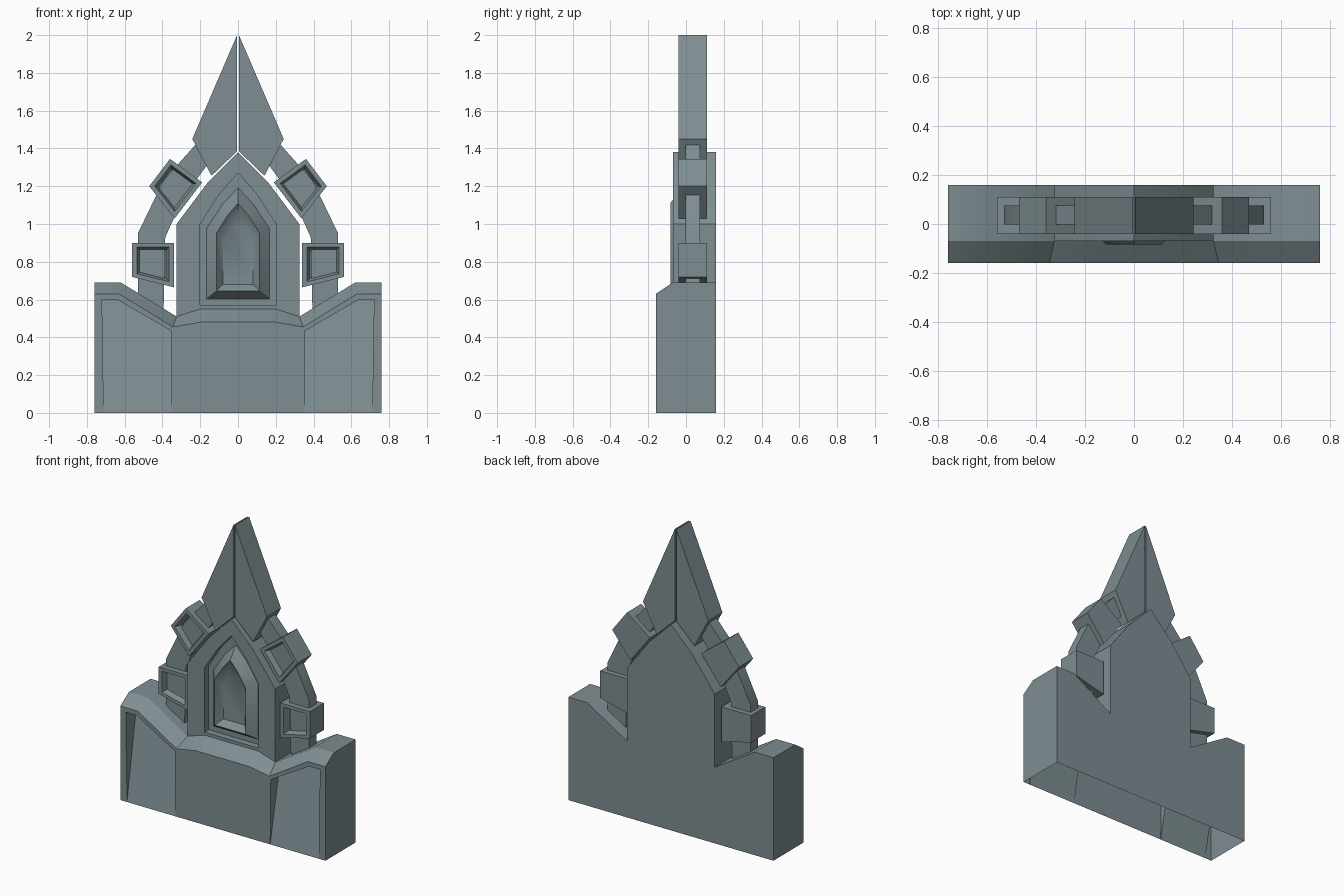
import bpy, bmesh
from math import radians

old = bpy.data.objects.get("Cube")
if old:
    bpy.data.objects.remove(old, do_unlink=True)

# One stone colour
stone = bpy.data.materials.new("blue_grey_stone")
stone.use_nodes = True
colour = (0.21, 0.27, 0.29, 1)
stone.diffuse_color = colour
stone.node_tree.nodes["Principled BSDF"].inputs["Base Color"].default_value = colour


def loft(name, rings):
    """Skin rings of (x, y, z) points and cap both ends."""
    bm = bmesh.new()
    loops = [[bm.verts.new(p) for p in ring] for ring in rings]
    n = len(loops[0])
    for a, b in zip(loops, loops[1:]):
        for i in range(n):
            j = (i + 1) % n
            bm.faces.new((a[i], a[j], b[j], b[i]))
    bm.faces.new(loops[0])
    bm.faces.new(loops[-1])
    bmesh.ops.recalc_face_normals(bm, faces=bm.faces)
    mesh = bpy.data.meshes.new(name)
    bm.to_mesh(mesh)
    bm.free()
    mesh.materials.append(stone)
    obj = bpy.data.objects.new(name, mesh)
    bpy.context.collection.objects.link(obj)
    return obj


def at(points, y):
    return [(x, y, z) for x, z in points]


def scaled(points, s):
    cx = sum(p[0] for p in points) / len(points)
    cz = sum(p[1] for p in points) / len(points)
    return [(cx + (x - cx) * s, cz + (z - cz) * s) for x, z in points]


def mirrored(half):
    """Close a right-hand profile with its mirror image."""
    return half + [(-x, z) for x, z in reversed(half) if abs(x) > 1e-6]


def flip(points, side):
    return [(x * side, z) for x, z in points]


def select_only(obj):
    bpy.ops.object.select_all(action='DESELECT')
    obj.select_set(True)
    bpy.context.view_layer.objects.active = obj


def boolean(obj, tool, operation):
    mod = obj.modifiers.new(operation, 'BOOLEAN')
    mod.operation = operation
    mod.solver = 'EXACT'
    mod.object = tool
    select_only(obj)
    bpy.ops.object.modifier_apply(modifier=mod.name)
    bpy.data.objects.remove(tool, do_unlink=True)


def smooth(obj, angle=32):
    select_only(obj)
    bpy.ops.object.shade_smooth_by_angle(angle=radians(angle))


def arch(w, low, shoulder, top):
    return [(-w, low), (w, low), (w, shoulder), (w * 0.5, shoulder + (top - shoulder) * 0.58),
            (0, top), (-w * 0.5, shoulder + (top - shoulder) * 0.58), (-w, shoulder)]


# Wall with a pointed gable
wall = loft("gable_wall", [at(mirrored([(0.76, 0), (0.76, 0.69), (0.62, 0.69), (0.325, 0.51),
                                        (0.325, 1.0), (0.16, 1.22), (0, 1.38)]), y)
                           for y in (0.16, -0.07)])

# Thick base with a chamfered upper edge
back_edge = [(0.76, 0), (0.76, 0.69), (0.62, 0.69), (0.325, 0.51), (0.2, 0.55)]
front_edge = [(0.76, 0), (0.76, 0.63), (0.63, 0.63), (0.345, 0.455), (0.2, 0.48)]
apron = loft("apron", [at(mirrored(back_edge), 0.1), at(mirrored(back_edge), -0.07),
                       at(mirrored(front_edge), -0.16)])
boolean(wall, apron, 'UNION')

# Sloping panels sunk into the base
for side in (1, -1):
    panel = flip([(0.35, -0.05), (0.71, -0.05), (0.72, 0.6), (0.64, 0.6), (0.355, 0.435)], side)
    floor = [(x, -0.16 + 0.19 * z, z) for x, z in panel]
    boolean(wall, loft("panel_cutter", [at(panel, -0.3), floor]), 'DIFFERENCE')

# Window niche
niche = arch(0.2, 0.57, 1.0, 1.27)
boolean(wall, loft("niche_cutter", [at(niche, -0.3), at(niche, -0.025)]), 'DIFFERENCE')

# Open underside
bm = bmesh.new()
bm.from_mesh(wall.data)
under = [f for f in bm.faces if f.normal.z < -0.9 and f.calc_center_median().z < 0.001]
bmesh.ops.delete(bm, geom=under, context='FACES')
bm.to_mesh(wall.data)
bm.free()
smooth(wall)

# Raised window frame with a dished centre
window = loft("window_frame", [at(arch(0.17, 0.6, 0.98, 1.2), -0.02),
                               at(arch(0.115, 0.645, 0.95, 1.11), -0.083),
                               at(arch(0.08, 0.68, 0.9, 1.04), -0.04)])
smooth(window, 50)


def block(name, outline):
    """Stone block with a sunk front face."""
    obj = loft(name, [at(outline, 0.11), at(outline, -0.04),
                      at(scaled(outline, 0.78), -0.04), at(scaled(outline, 0.62), 0.01)])
    smooth(obj)


# Spire halves, buttress arms and blocks on both sides
for side, label in ((1, "left"), (-1, "right")):
    half = flip([(0.005, 2.0), (0.242, 1.45), (0.14, 1.255), (0.005, 1.385)], side)
    smooth(loft("spire_" + label, [at(half, 0.11), at(half, -0.04)]))

    arm = flip([(0.395, 0.5), (0.53, 0.5), (0.53, 0.95), (0.395, 1.23), (0.225, 1.42),
                (0.15, 1.33), (0.29, 1.14), (0.385, 0.93)], side)
    smooth(loft("arm_" + label, [at(arm, 0.075), at(arm, -0.003)]))

    block("lower_block_" + label,
          flip([(0.34, 0.9), (0.56, 0.9), (0.56, 0.72), (0.34, 0.665)], side))
    block("upper_block_" + label,
          flip([(0.19, 1.22), (0.36, 1.345), (0.47, 1.2), (0.335, 1.03)], side))
